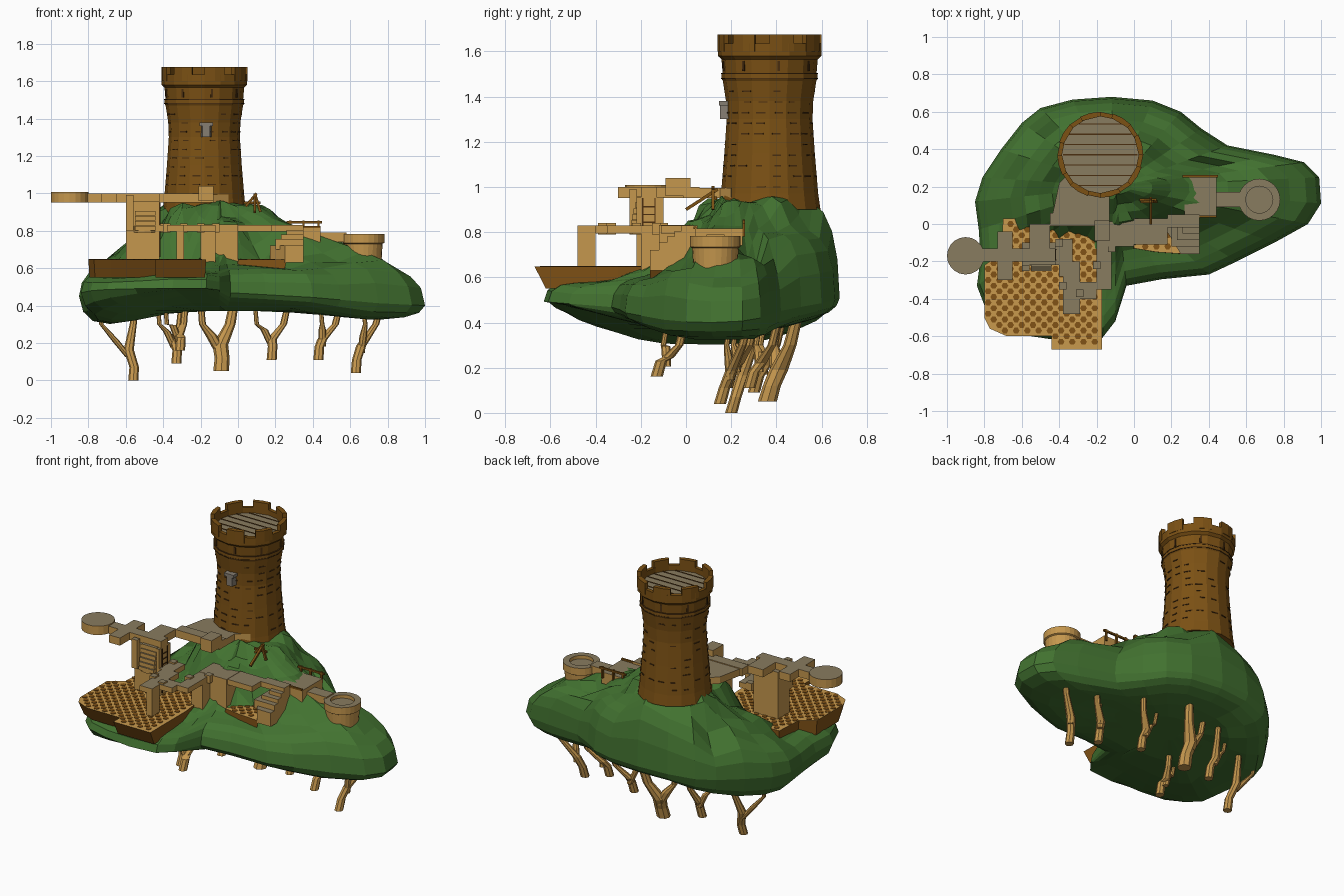
import bpy, bmesh, math, random
from mathutils import Vector, Matrix

if "Cube" in bpy.data.objects:
    bpy.data.objects.remove(bpy.data.objects["Cube"])
random.seed(4)

def mat(name, r, g, b):
    m = bpy.data.materials.new(name)
    m.diffuse_color = (r, g, b, 1)
    m.use_nodes = True
    m.node_tree.nodes["Principled BSDF"].inputs["Base Color"].default_value = m.diffuse_color
    return m
GREEN = mat("grass green", .055, .17, .03)
BROWN = mat("tower brown", .20, .082, .007)
DARK = mat("dark brown", .07, .028, .005)
TAN = mat("wood tan", .56, .31, .075)
GREY = mat("deck grey brown", .25, .2, .115)
SAND = mat("sand yellow", .58, .32, .075)
RUST = mat("cliff brown", .22, .085, .008)
STONE = mat("stone grey", .24, .21, .17)

def finish(name, bm, mats):
    bmesh.ops.recalc_face_normals(bm, faces=bm.faces)
    me = bpy.data.meshes.new(name)
    bm.to_mesh(me); bm.free()
    for m in mats: me.materials.append(m)
    ob = bpy.data.objects.new(name, me)
    bpy.context.collection.objects.link(ob)
    return ob

def loft(bm, rings, idx=0, caps=True, top=None):
    vs = [[bm.verts.new(p) for p in r] for r in rings]
    n = len(vs[0])
    for a, b in zip(vs, vs[1:]):
        for i in range(n):
            bm.faces.new((a[i], a[(i+1) % n], b[(i+1) % n], b[i])).material_index = idx
    if caps:
        bm.faces.new(vs[0][::-1]).material_index = idx
        bm.faces.new(vs[-1]).material_index = idx if top is None else top
    return vs

def prism(bm, pts, z0, z1, idx=0, top=1):
    loft(bm, [[(x, y, z) for x, y in pts] for z in (z0, z1)], idx, True, top)

def box(bm, x0, x1, y0, y1, z0, z1, idx=0, top=1):
    prism(bm, [(x0, y0), (x1, y0), (x1, y1), (x0, y1)], z0, z1, idx, top)

def circle(x, y, r, n, off=0):
    return [(x + r*math.cos(2*math.pi*i/n + off), y + r*math.sin(2*math.pi*i/n + off)) for i in range(n)]

def ring(x, y, r, z, n, off=0):
    return [(px, py, z) for px, py in circle(x, y, r, n, off)]

def bar(bm, a, b, r, idx=0):
    a, b = Vector(a), Vector(b)
    d = b - a
    m = Matrix.Translation((a+b)/2) @ d.to_track_quat('Z', 'Y').to_matrix().to_4x4() @ Matrix.Diagonal((r, r, d.length, 1))
    bmesh.ops.create_cube(bm, size=1, matrix=m)

# island: outline rings between a hill surface and an arched underside
outline = [(-.85, .12), (-.81, .25), (-.71, .4), (-.6, .54), (-.5, .62), (-.33, .665), (-.12, .68), (.1, .66),
           (.25, .6), (.36, .51), (.5, .42), (.75, .37), (.91, .33), (.99, .25), (1, .11), (.93, 0), (.75, -.1),
           (.55, -.2), (.4, -.27), (.15, -.295), (-.04, -.33), (-.1, -.52), (-.17, -.61), (-.35, -.63), (-.55, -.6),
           (-.7, -.55), (-.79, -.46), (-.84, -.33), (-.82, -.18), (-.83, -.03)]
hill = [(-.18, .37, .98), (-.18, .57, .95), (-.38, .37, .96), (.03, .4, .96), (-.1, .2, .97), (-.3, .12, .95), (.1, .22, .94),
        (-.55, .3, .78), (-.7, .2, .66), (-.55, .48, .68), (-.77, .02, .59), (.25, .4, .8), (.12, .54, .8), (.3, .15, .83),
        (.5, .15, .77), (.67, .13, .7), (.87, .17, .62), (.5, -.1, .62), (.25, -.18, .6), (0, -.2, .6), (.1, -.07, .61),
        (-.15, -.4, .58), (-.4, -.3, .59), (-.6, -.4, .56), (-.7, -.15, .6), (-.05, .06, .86), (-.5, .08, .74), (-.3, -.1, .61),
        (-.5, -.08, .6), (-.35, .56, .87), (.5, .32, .66)]
def top_z(x, y):
    w = [(1/((x-a)**2 + (y-b)**2 + 1e-4)**1.6, c) for a, b, c in hill]
    return sum(k*c for k, c in w) / sum(k for k, c in w)
def low_z(x, y):
    c = lambda v: max(0, min(1, v))
    return .37 - .09*c((-x-.3)/.45) - .05*c((x-.3)/.4) + .25*max(0, -y-.12) + .25*max(0, y-.4)
def rim_z(x, y):
    return .45 - .05*max(0, x) + .12*max(0, y-.2) + .08*max(0, -y-.1)
cx, cy = -.1, .2
def island_ring(t, f):
    out = []
    for ox, oy in outline:
        x, y, k = cx + (ox-cx)*t, cy + (oy-cy)*t, rim_z(ox, oy)
        out.append((x, y, k + (f(x, y) - k)*(1 - t**9)**.5))
    return out
bm = bmesh.new()
loft(bm, [island_ring(t, low_z) for t in (.1, .35, .6, .78, .9, .97)] +
     [island_ring(t, top_z) for t in (1, .98, .93, .85, .75, .65, .55, .45, .36, .27, .18, .08)])
finish("island", bm, [GREEN])

# sand beaches with a staggered dot pattern
def inside(x, y, poly):
    r = False
    for (a, b), (c, d) in zip(poly, poly[1:] + poly[:1]):
        if (b > y) != (d > y) and x < (c-a)*(y-b)/(d-b) + a: r = not r
    return r
def beach(name, poly, z0, z1, taper):
    bm = bmesh.new()
    loft(bm, [[(x*.98 - .01, y + taper*(y < -.45), z0) for x, y in poly], [(x, y, z1) for x, y in poly]], 1, True, 0)
    for j in range(-24, 3):
        for i in range(-15, 6):
            x, y = i*.06 + .03*(j % 2), j*.03
            if all(inside(x+u, y+v, poly) for u, v in ((.016, 0), (-.016, 0), (0, .016), (0, -.016))):
                prism(bm, circle(x, y, .018, 6), z1 - .002, z1 + .003, 1, 1)
    finish(name, bm, [SAND, RUST])
beach("main_beach", [(-.8, -.5), (-.77, -.56), (-.68, -.6), (-.44, -.6), (-.44, -.67), (-.17, -.67), (-.17, -.3),
      (-.2, 0), (-.42, 0), (-.6, .03), (-.7, .03), (-.71, -.16), (-.8, -.22)], .55, .647, .05)
beach("small_beach", [(0, -.13), (.12, -.15), (.26, -.16), (.18, -.03), (.18, .03), (0, .03)], .57, .645, 0)

# tower: lathed wall, parapet with merlons, plank floor
tx, ty, N = -.18, .37, 16
prof = [(.225, .9), (.215, .97), (.2, 1.15), (.19, 1.3), (.193, 1.38), (.207, 1.47), (.213, 1.48), (.213, 1.5),
        (.208, 1.505), (.213, 1.565), (.229, 1.58), (.229, 1.635), (.205, 1.635), (.205, 1.6)]
bm = bmesh.new()
loft(bm, [ring(tx, ty, r, z, N) for r, z in prof], 0, True, 1)
for i in range(0, N, 2):
    a, b = 2*math.pi*i/N, 2*math.pi*(i+1.25)/N
    prism(bm, [(tx + r*math.cos(q), ty + r*math.sin(q)) for r, q in ((.205, a), (.23, a), (.23, (a+b)/2), (.23, b), (.205, b))],
          1.6, 1.675, 0, 0)
finish("tower", bm, [BROWN, GREY])
def tower_r(z):
    for (r0, z0), (r1, z1) in zip(prof, prof[1:]):
        if z0 <= z <= z1: return r0 + (r1-r0)*(z-z0)/(z1-z0)
    return .21
bm = bmesh.new()
def wall_plate(ang, z, w, h):
    m = Matrix.Translation((tx, ty, z)) @ Matrix.Rotation(ang, 4, 'Z') @ \
        Matrix.Translation((tower_r(z)*.983, 0, 0)) @ Matrix.Diagonal((.008, w, h, 1))
    bmesh.ops.create_cube(bm, size=1, matrix=m)
for k in range(10):
    for i in range(N):
        if random.random() < .6:
            wall_plate(2*math.pi*(i + .5 + random.uniform(-.15, .15))/N, 1.0 + k*.047, random.uniform(.025, .045), .006)
for i in range(0, N, 2):
    wall_plate(2*math.pi*(i + .5)/N, 1.535, .012, .045)
for k in range(-3, 4):
    w = math.sqrt(.2**2 - (k*.055)**2)
    box(bm, tx-w, tx+w, ty + k*.055 - .003, ty + k*.055 + .003, 1.598, 1.603, 0, 0)
for z in (1.478, 1.5):
    loft(bm, [ring(tx, ty, .215, z, N), ring(tx, ty, .215, z+.005, N)])
finish("tower_masonry_lines", bm, [DARK])
bm = bmesh.new()
prism(bm, [(-.2, .2), (-.19, .15), (-.15, .15), (-.14, .2)], 1.3, 1.36, 0, 0)
box(bm, -.205, -.135, .145, .21, 1.36, 1.38, 0, 0)
finish("window_box", bm, [STONE])

# upper walkway, level 1.0
bm = bmesh.new()
prism(bm, [(-.44, .03), (-.13, .03), (-.13, .15), (-.05, .2), (-.32, .3), (-.4, .22)], .95, .995)
prism(bm, circle(-.9, -.17, .1, 20), .95, 1.008)
for b in [(-.82, -.42, -.2, -.13), (-.73, -.65, -.3, -.2), (-.73, -.65, -.13, -.04), (-.56, -.45, -.13, 0),
          (-.45, -.13, -.01, .06)]:
    box(bm, *b, .95, 1)
box(bm, -.21, -.13, -.09, .02, .96, 1.04)
# stair pier carrying it
box(bm, -.6, -.42, -.22, -.1, .64, .955)
box(bm, -.6, -.56, -.25, -.22, .8, .99)
for k in range(6):
    box(bm, -.55, -.44, -.25 + .006*k, -.2, .8 + k*.027, .824 + k*.027)
# middle walkway, level 0.83
prism(bm, circle(-.5, -.18, .07, 12), .79, .825)
for b in [(-.57, -.36, -.22, -.12), (-.38, -.29, -.48, -.2), (-.3, -.2, -.4, -.31), (-.2, -.12, -.35, -.11),
          (-.4, -.33, -.28, -.08), (-.2, .18, -.11, .03), (.18, .35, -.02, .05)]:
    box(bm, *b, .795, .83)
box(bm, -.33, -.29, -.48, -.4, .64, .8)
box(bm, -.2, 0, -.12, .03, .62, .832)
box(bm, -.2, -.12, -.2, -.11, .62, .8)
# right hand steps and landing
prism(bm, [(.17, -.03), (.25, -.16), (.35, -.16), (.35, .05), (.17, .05)], .63, .72)
for k in range(3):
    box(bm, .2 + .03*k, .35, -.12 + .035*k, .05, .7, .755 + .025*k)
box(bm, .27, .44, .04, .25, .74, .815)
box(bm, .43, .58, .09, .17, .74, .79)
finish("walkways", bm, [TAN, GREY])

# notched posts along the decks
bm = bmesh.new()
for x, y in [(-.29, -.37), (-.12, -.13), (-.38, -.33), (-.2, -.22), (-.4, -.1)]:
    box(bm, x-.02, x+.02, y-.02, y+.02, .79, .84)
finish("deck_posts", bm, [TAN, GREY])
bm = bmesh.new()
for k in range(7):
    box(bm, -.422, -.416, -.19, -.14, .7 + k*.035, .706 + k*.035, 0, 0)
for y in (-.195, -.14):
    box(bm, -.422, -.415, y, y+.006, .66, .95, 0, 0)
finish("ladder", bm, [DARK])

# round turret on the eastern arm
bm = bmesh.new()
loft(bm, [ring(.67, .13, r, z, 24) for r, z in ((.095, .6), (.103, .73), (.112, .735), (.112, .782))], 0, False)
loft(bm, [ring(.67, .13, r, .782, 24) for r in (.112, .072)], 1, False)
loft(bm, [ring(.67, .13, r, z, 24) for r, z in ((.072, .782), (.072, .76))], 0, False)
loft(bm, [ring(.67, .13, r, .76, 24) for r in (.072, .01)], 1, True, 1)
finish("round_turret", bm, [TAN, GREY])

# timber fence and frame
bm = bmesh.new()
for x in (.28, .35, .43):
    bar(bm, (x, .255, .78), (x, .255, .855), .012)
bar(bm, (.26, .255, .845), (.45, .255, .845), .012)
bar(bm, (.3, .04, .82), (.44, .04, .82), .012)
bar(bm, (.04, .12, .93), (.1, .12, 1), .014)
bar(bm, (.12, .12, .9), (.09, .12, 1), .014)
bar(bm, (.03, .13, .95), (.12, .13, .95), .014)
bar(bm, (.09, 0, .9), (.09, .14, .99), .014)
finish("timber_frames", bm, [BROWN])

# forked roots: foot position and the two fork tips in x
def tube(bm, pts):
    loft(bm, [ring(x, y, r, z, 8) for x, y, z, r in pts])
bm = bmesh.new()
for x, y, z, a, b in [(-.56, .2, 0, -.73, -.55), (-.33, .3, .09, -.42, -.3), (-.31, -.13, .16, -.38, -.28),
                      (-.09, .36, .05, -.19, -.02), (.18, .28, .11, .1, .27), (.43, .18, .11, .45, .55),
                      (.63, .15, .04, .68, .77)]:
    s = .042 if abs(x) < .1 else .027
    fx, fy, fz = x*.7 + (a+b)*.15, y + .05, z + .5*(.33-z)
    tube(bm, [(x, y, z, s), (x + .005, y + .02, z + .07, s*.95), (fx, fy, fz, s), (b*.7+fx*.3, y + .1, .3, s*.7), (b, y + .13, .42, s*.6)])
    tube(bm, [(fx, fy - .005, fz - .04, s*.7), (fx*.5+a*.5, fy - .01, fz + .05, s*.75), (a, y + .03, .3, s*.45), (a - .01, y + .05, .42, s*.4)])
finish("roots", bm, [TAN])
